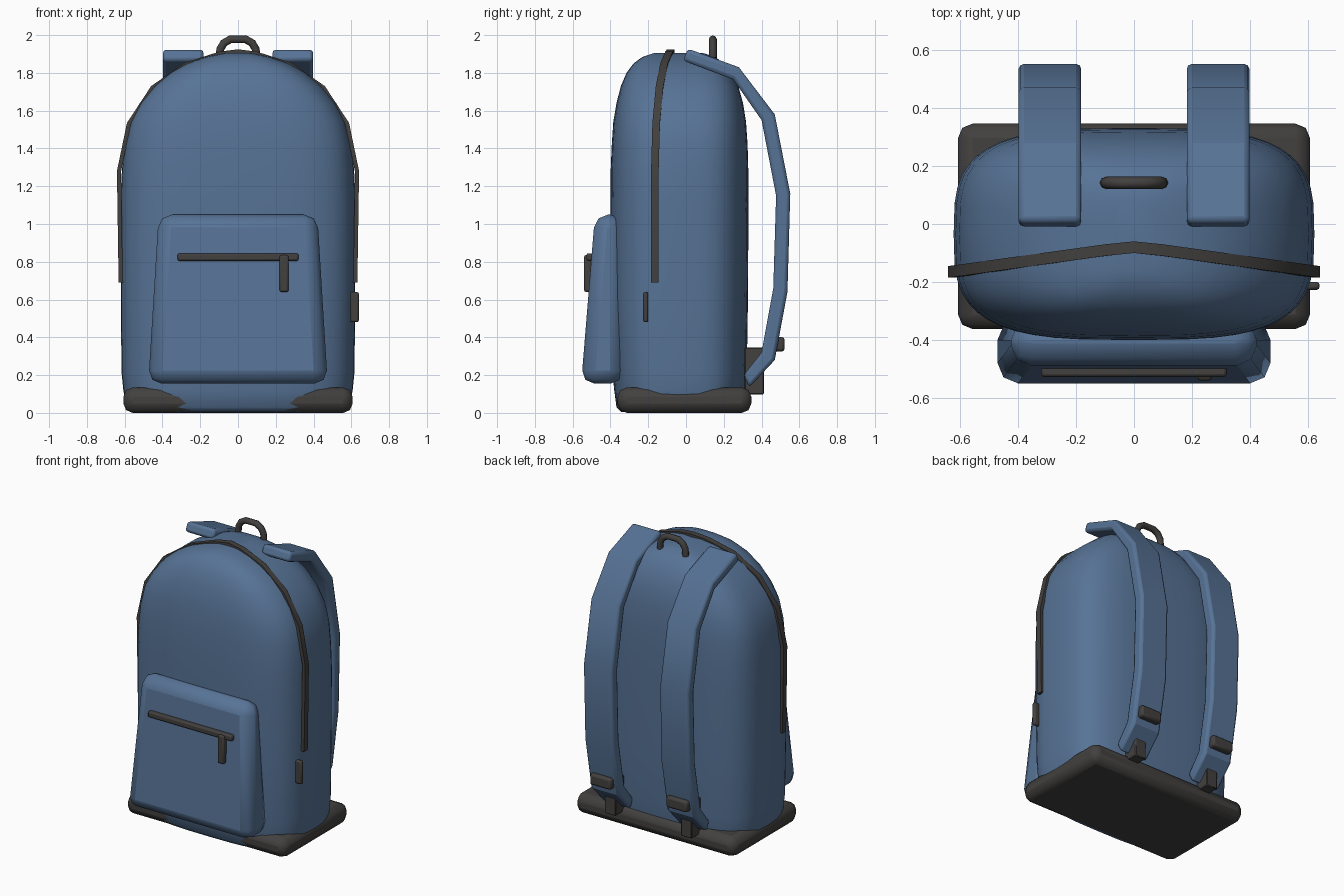
import bpy, bmesh, math
from mathutils import Vector

if "Cube" in bpy.data.objects:
    bpy.data.objects.remove(bpy.data.objects["Cube"])


def material(name, rgb):
    m = bpy.data.materials.new(name)
    m.diffuse_color = (*rgb, 1)
    m.use_nodes = True
    m.node_tree.nodes["Principled BSDF"].inputs["Base Color"].default_value = m.diffuse_color
    return m


BLUE = material("blue_fabric", (0.095, 0.172, 0.305))
DARK = material("dark_trim", (0.055, 0.052, 0.050))


def finish(name, bm, mat, bevel=0, segments=2, angle=40):
    bmesh.ops.recalc_face_normals(bm, faces=bm.faces)
    me = bpy.data.meshes.new(name)
    bm.to_mesh(me)
    bm.free()
    ob = bpy.data.objects.new(name, me)
    bpy.context.collection.objects.link(ob)
    me.materials.append(mat)
    if bevel:
        mod = ob.modifiers.new("bevel", 'BEVEL')
        mod.width, mod.segments = bevel, segments
        mod.limit_method = 'ANGLE'
        mod.angle_limit = math.radians(40)
    bpy.ops.object.select_all(action='DESELECT')
    ob.select_set(True)
    bpy.context.view_layer.objects.active = ob
    bpy.ops.object.shade_smooth_by_angle(angle=math.radians(angle))
    return ob


def loft(name, rings, mat, **kw):
    """Skin a list of closed rings and cap both ends."""
    bm = bmesh.new()
    rows = [[bm.verts.new(p) for p in r] for r in rings]
    n = len(rows[0])
    for a, b in zip(rows, rows[1:]):
        for i in range(n):
            j = (i + 1) % n
            bm.faces.new((a[i], a[j], b[j], b[i]))
    bm.faces.new(rows[0])
    bm.faces.new(rows[-1])
    return finish(name, bm, mat, **kw)


def box(name, x, y, z, mat, **kw):
    rings = [[(x[0], y[0], h), (x[1], y[0], h), (x[1], y[1], h), (x[0], y[1], h)] for h in z]
    return loft(name, rings, mat, **kw)


# Main bag: superellipse sections (height, half width, front y, back y)
sections = [
    (0.006, 0.56, -0.345, 0.28), (0.03, 0.59, -0.368, 0.30), (0.12, 0.607, -0.38, 0.315),
    (0.22, 0.617, -0.39, 0.322), (0.6, 0.62, -0.40, 0.328), (1.1, 0.622, -0.40, 0.331),
    (1.28, 0.615, -0.399, 0.33), (1.42, 0.602, -0.393, 0.326), (1.54, 0.573, -0.385, 0.318),
    (1.64, 0.52, -0.368, 0.302), (1.73, 0.445, -0.345, 0.277), (1.80, 0.36, -0.315, 0.24),
    (1.85, 0.27, -0.278, 0.20), (1.885, 0.17, -0.23, 0.155), (1.905, 0.07, -0.17, 0.09)]


def section(z, w, yf, yb, n=48, e=2 / 3.3):
    ring = []
    for i in range(n):
        t = 2 * math.pi * i / n
        c, s = math.cos(t), math.sin(t)
        ring.append((math.copysign(abs(c) ** e, c) * w,
                     (yf + yb) / 2 + math.copysign(abs(s) ** e, s) * (yb - yf) / 2, z))
    return ring


loft("main_bag", [section(*s) for s in sections], BLUE, angle=60)

# Reinforced base
box("base", (-0.607, 0.607), (-0.362, 0.346), (0.0, 0.135), DARK, bevel=0.05, segments=2)

# Front pocket, tapering upwards
loft("front_pocket", [
    [(-0.475, -0.555, 0.155), (0.475, -0.555, 0.155), (0.475, -0.33, 0.155), (-0.475, -0.33, 0.155)],
    [(-0.42, -0.482, 1.05), (0.42, -0.482, 1.05), (0.42, -0.33, 1.05), (-0.42, -0.33, 1.05)]],
    BLUE, bevel=0.07, segments=2, angle=50)

# Pocket zip and pull, side pull
box("pocket_zip", (-0.32, 0.32), (-0.527, -0.48), (0.805, 0.845), DARK, bevel=0.01)
box("pocket_zip_pull", (0.22, 0.268), (-0.54, -0.50), (0.64, 0.835), DARK, bevel=0.01)
box("side_zip_pull", (0.59, 0.64), (-0.227, -0.2), (0.48, 0.64), DARK, bevel=0.01)

# Main zip: a thin ribbon over the arch (x, y, z)
half = [(0.632, -0.165, 0.69), (0.641, -0.165, 1.28), (0.588, -0.158, 1.535),
        (0.46, -0.14, 1.73), (0.28, -0.115, 1.855), (0.10, -0.09, 1.912)]
path = [Vector(p) for p in half] + [Vector((0, -0.08, 1.925))] + \
       [Vector((-x, y, z)) for x, y, z in reversed(half)]
rings = []
for i, p in enumerate(path):
    t = path[min(i + 1, len(path) - 1)] - path[max(i - 1, 0)]
    inward = Vector((-t.z, 0, t.x)).normalized() * 0.022
    side = Vector((0, 0.02, 0))
    rings.append([p - side, p + side, p + side + inward, p - side + inward])
loft("main_zip", rings, DARK, angle=30)

# Carry handle
cu = bpy.data.curves.new("carry_handle", 'CURVE')
cu.dimensions = '3D'
cu.bevel_depth, cu.bevel_resolution, cu.use_fill_caps = 0.021, 2, True
pts = [(-0.097, 1.88), (-0.094, 1.925), (-0.075, 1.958), (-0.04, 1.978),
       (0.04, 1.978), (0.075, 1.958), (0.094, 1.925), (0.097, 1.88)]
sp = cu.splines.new('POLY')
sp.points.add(len(pts) - 1)
for q, (x, z) in zip(sp.points, pts):
    q.co = (x, 0.142, z, 1)
cu.materials.append(DARK)
bpy.context.collection.objects.link(bpy.data.objects.new("carry_handle", cu))

# Shoulder straps with buckle and anchor, outer and inner side profile (y, z)
outer = [(0.01, 1.928), (0.28, 1.83), (0.47, 1.58), (0.552, 1.16), (0.537, 0.64), (0.47, 0.28), (0.335, 0.135)]
inner = [(-0.015, 1.865), (0.25, 1.765), (0.40, 1.55), (0.477, 1.15), (0.462, 0.66), (0.40, 0.32), (0.305, 0.20)]
for tag, s in (("left", -1), ("right", 1)):
    cx = 0.29 * s
    a, b = cx - 0.108, cx + 0.108
    loft("strap_" + tag, [[(a, *o), (b, *o), (b, *i), (a, *i)] for o, i in zip(outer, inner)],
         BLUE, bevel=0.018, segments=2, angle=30)
    box("buckle_" + tag, (cx - 0.08, cx + 0.08), (0.45, 0.522), (0.325, 0.402), DARK, bevel=0.015)
    box("strap_anchor_" + tag, (cx - 0.042, cx + 0.042), (0.31, 0.412), (0.098, 0.345), DARK, bevel=0.005, segments=1)
